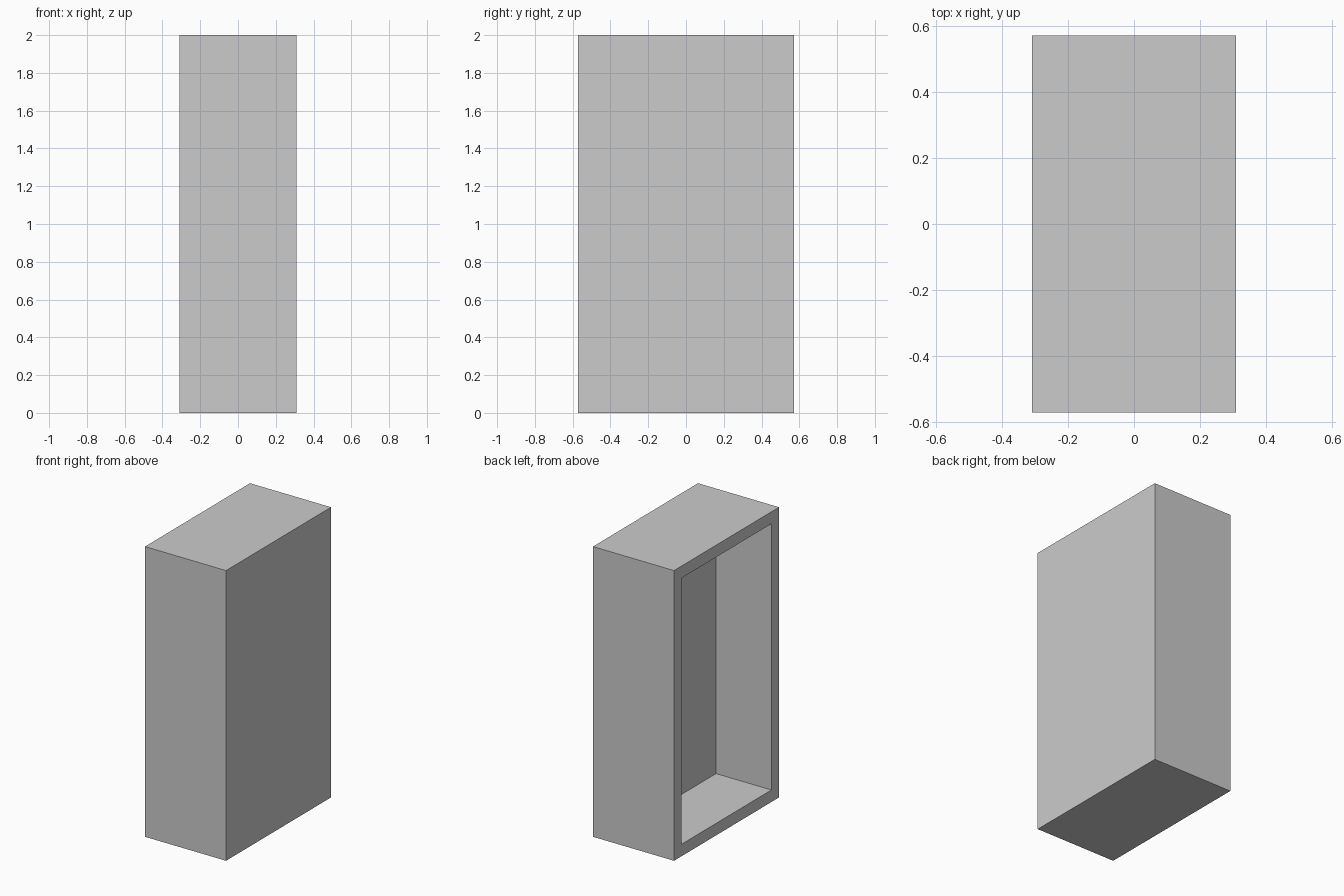
import bpy, bmesh
from mathutils import Vector

if "Cube" in bpy.data.objects:
    bpy.data.objects.remove(bpy.data.objects["Cube"])

WIDTH, DEPTH, HEIGHT = 0.618, 1.143, 2.0
RIM, RECESS = 0.083, 0.422

# Cabinet body: a plain box standing on the ground
bm = bmesh.new()
bmesh.ops.create_cube(bm, size=1.0)
bmesh.ops.scale(bm, vec=(WIDTH, DEPTH, HEIGHT), verts=bm.verts)
bmesh.ops.translate(bm, vec=(0, 0, HEIGHT / 2), verts=bm.verts)

# Open compartment: inset the left (-x) side and push it inwards
bm.normal_update()
side = min(bm.faces, key=lambda f: f.calc_center_median().x)
bmesh.ops.inset_region(bm, faces=[side], thickness=RIM, use_even_offset=True)
ext = bmesh.ops.extrude_discrete_faces(bm, faces=[side])
bmesh.ops.translate(bm, vec=Vector((RECESS, 0, 0)), verts=ext["faces"][0].verts)
bmesh.ops.recalc_face_normals(bm, faces=bm.faces)

mesh = bpy.data.meshes.new("open_cabinet")
bm.to_mesh(mesh)
bm.free()
bpy.context.collection.objects.link(bpy.data.objects.new("open_cabinet", mesh))
